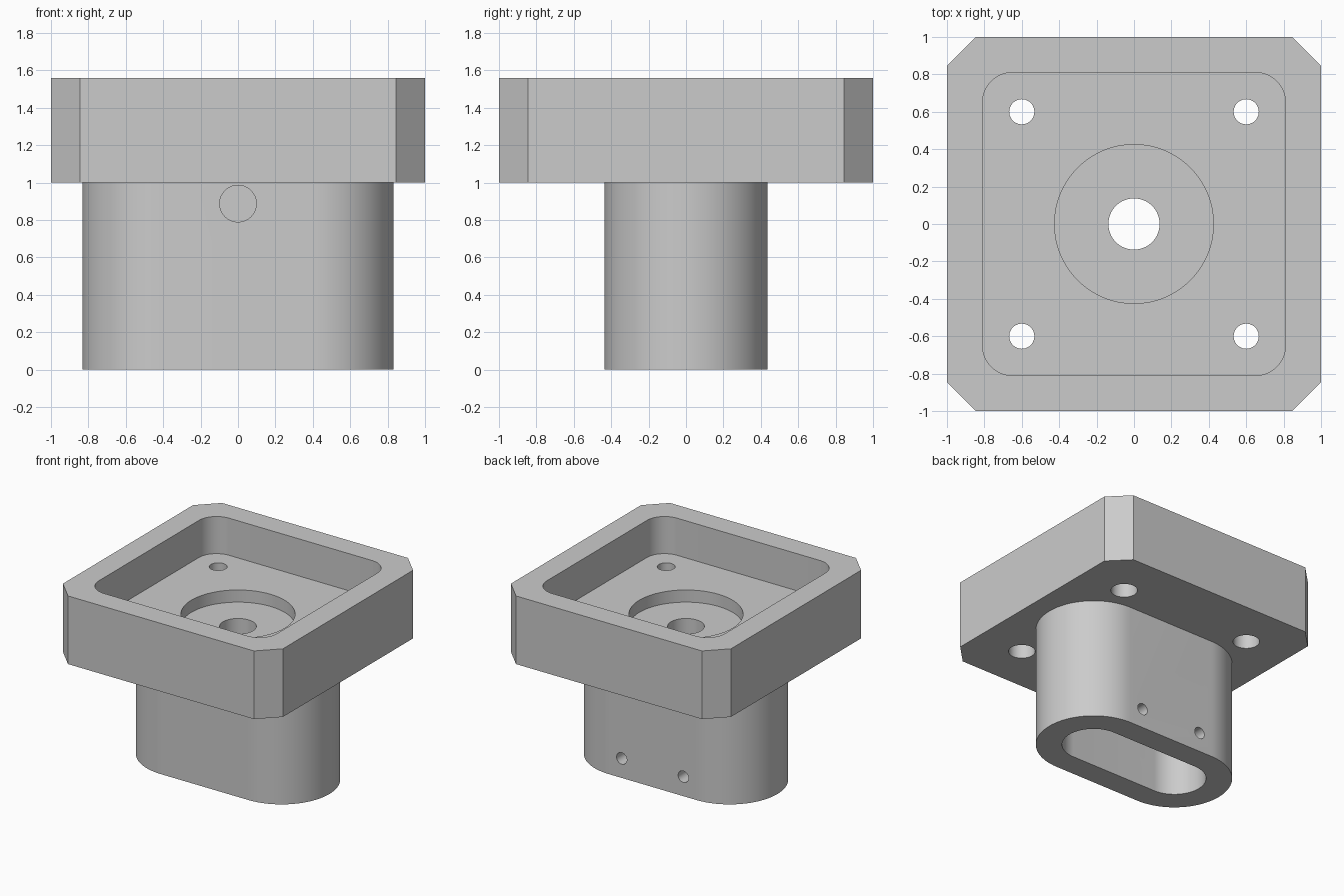
import bpy, bmesh, math
from mathutils import Matrix, Vector

cube = bpy.data.objects.get("Cube")
if cube:
    bpy.data.objects.remove(cube, do_unlink=True)

grey = bpy.data.materials.new("plain grey")
grey.use_nodes = True
grey.diffuse_color = (0.6, 0.6, 0.6, 1)
grey.node_tree.nodes["Principled BSDF"].inputs["Base Color"].default_value = (0.6, 0.6, 0.6, 1)


def outline(hx, hy, r, steps=16):
    """Rectangle with rounded corners; one step gives chamfers, full radius a slot or circle."""
    pts = []
    for q, (sx, sy) in enumerate([(1, 1), (-1, 1), (-1, -1), (1, -1)]):
        for i in range(steps + 1):
            a = math.pi / 2 * (q + i / steps)
            p = Vector((sx * (hx - r) + r * math.cos(a), sy * (hy - r) + r * math.sin(a), 0))
            if not pts or min((p - o).length for o in pts) > 1e-4:
                pts.append(p)
    return pts


def prism(name, pts, z0, z1, move=(0, 0, 0), turn=None):
    """Extrude an outline from z0 to z1, then turn and move it."""
    bm = bmesh.new()
    face = bm.faces.new([bm.verts.new(p + Vector((0, 0, z0))) for p in pts])
    top = bmesh.ops.extrude_face_region(bm, geom=[face])["geom"]
    verts = [v for v in top if isinstance(v, bmesh.types.BMVert)]
    bmesh.ops.translate(bm, verts=verts, vec=(0, 0, z1 - z0))
    bmesh.ops.recalc_face_normals(bm, faces=bm.faces)
    bm.transform(Matrix.Translation(move) @ (turn or Matrix.Identity(4)))
    mesh = bpy.data.meshes.new(name)
    bm.to_mesh(mesh)
    bm.free()
    mesh.materials.append(grey)
    obj = bpy.data.objects.new(name, mesh)
    bpy.context.collection.objects.link(obj)
    return obj


def drill(name, r, z0, z1, move=(0, 0, 0), turn=None):
    return prism(name, outline(r, r, r), z0, z1, move, turn)


def cut(obj, cutters):
    """Subtract every cutter, then smooth the curved walls."""
    bpy.ops.object.select_all(action="DESELECT")
    bpy.context.view_layer.objects.active = obj
    obj.select_set(True)
    for c in cutters:
        c.hide_render = True
        mod = obj.modifiers.new("cut", "BOOLEAN")
        mod.operation, mod.solver, mod.object = "DIFFERENCE", "EXACT", c
        bpy.ops.object.modifier_apply(modifier=mod.name)
        bpy.data.objects.remove(c, do_unlink=True)
    bpy.ops.object.shade_smooth_by_angle(angle=math.radians(30))


# Square tray with chamfered corners, a rounded pocket and a round recess
BASE, FLOOR, TOP = 1.0, 1.255, 1.56
tray = prism("tray", outline(1, 1, 0.155, 1), BASE, TOP)
tray_cuts = [
    prism("pocket_cutter", outline(0.81, 0.81, 0.16), FLOOR, 2),
    drill("recess_cutter", 0.425, FLOOR - 0.1, 1.4),
    drill("centre_cutter", 0.137, 0.9, 1.4),
]
# Corner screw holes, counterbored from below
for x in (-0.6, 0.6):
    for y in (-0.6, 0.6):
        tray_cuts.append(drill("screw_cutter", 0.067, 0.9, 1.4, (x, y, 0)))
        tray_cuts.append(drill("counterbore_cutter", 0.1, 0.9, 1.15, (x, y, 0)))
cut(tray, tray_cuts)

# Slot-shaped hollow stem with a front port and two small back holes
stem = prism("stem", outline(0.832, 0.435, 0.435, 24), 0, BASE)
to_back = Matrix.Rotation(-math.pi / 2, 4, "X")
stem_cuts = [
    prism("slot_cutter", outline(0.635, 0.238, 0.238, 24), -0.1, 1.1),
    drill("port_cutter", 0.098, -0.6, 0, (0, 0, 0.888), to_back),
]
for x in (-0.28, 0.28):
    stem_cuts.append(drill("pin_cutter", 0.047, 0, 0.6, (x, 0, 0.16), to_back))
cut(stem, stem_cuts)
